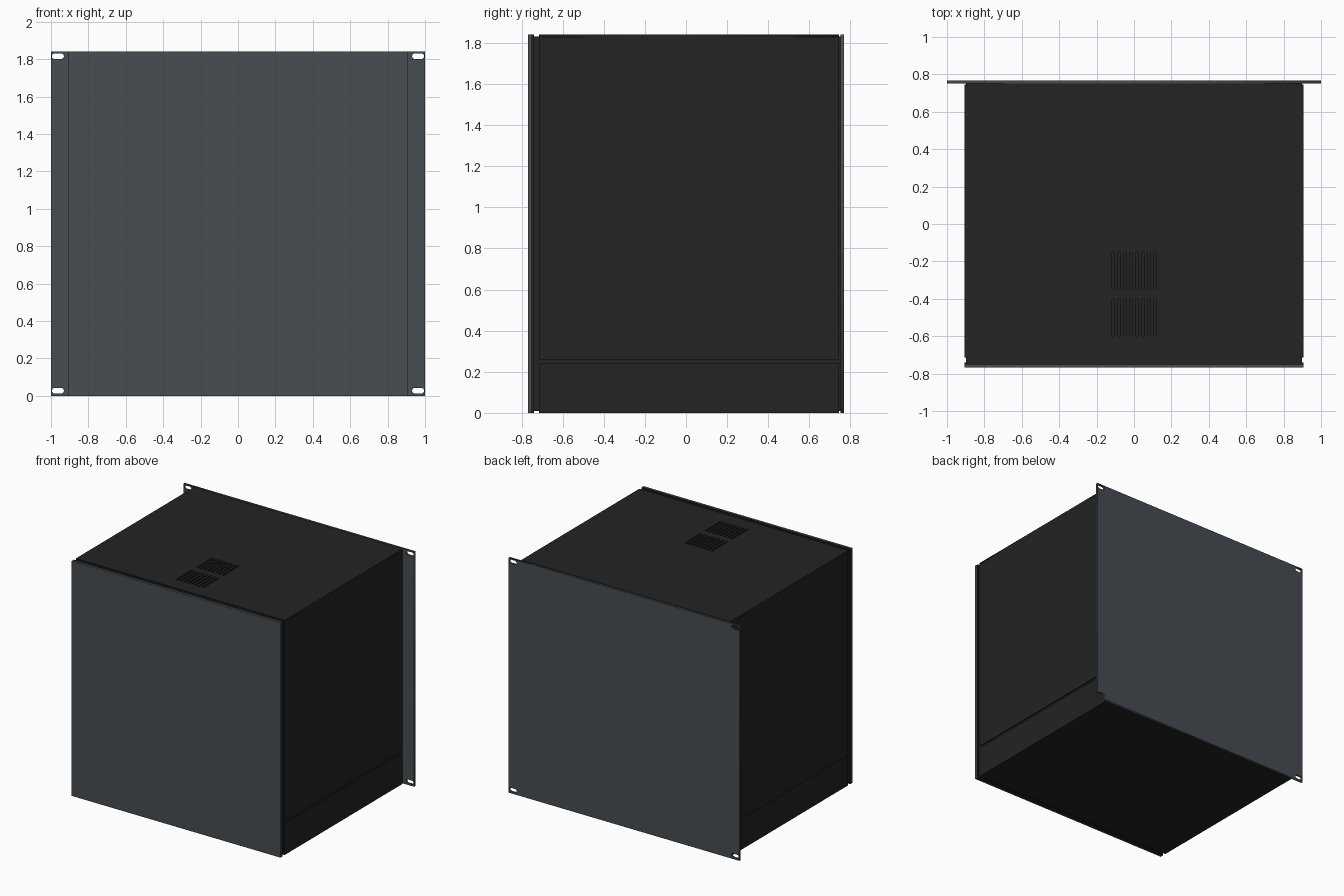
import bpy, bmesh, math
from mathutils import Matrix, Vector

if "Cube" in bpy.data.objects:
    bpy.data.objects.remove(bpy.data.objects["Cube"])


def material(name, rgb):
    m = bpy.data.materials.new(name)
    m.diffuse_color = (*rgb, 1)
    m.use_nodes = True
    m.node_tree.nodes["Principled BSDF"].inputs["Base Color"].default_value = m.diffuse_color
    return m


GREY = material("slate grey", (0.062, 0.074, 0.084))
BLACK = material("matt black", (0.017, 0.017, 0.017))


def boxes(name, mat, *ranges):
    """One object made of boxes given as (x0, x1, y0, y1, z0, z1)."""
    bm = bmesh.new()
    for x0, x1, y0, y1, z0, z1 in ranges:
        mid = Vector(((x0 + x1) / 2, (y0 + y1) / 2, (z0 + z1) / 2))
        size = Matrix.Diagonal((x1 - x0, y1 - y0, z1 - z0, 1))
        bmesh.ops.create_cube(bm, size=1, matrix=Matrix.Translation(mid) @ size)
    me = bpy.data.meshes.new(name)
    bm.to_mesh(me)
    bm.free()
    me.materials.append(mat)
    ob = bpy.data.objects.new(name, me)
    bpy.context.collection.objects.link(ob)
    return ob


def stadium(cx, cy, w, h, n=6):
    """Outline of a round-ended slot."""
    r, pts = min(w, h) / 2, []
    for sx, sy, a0 in ((1, 1, 0), (-1, 1, 90), (-1, -1, 180), (1, -1, 270)):
        for i in range(n + 1):
            a = math.radians(a0 + 90 * i / n)
            p = (cx + sx * (w / 2 - r) + r * math.cos(a), cy + sy * (h / 2 - r) + r * math.sin(a))
            if not pts or math.dist(p, pts[-1]) > 1e-5:
                pts.append(p)
    return pts[:-1] if math.dist(pts[0], pts[-1]) < 1e-5 else pts


def slotted_plate(name, mat, rect, slots, thick, matrix):
    """Flat plate with slot holes, built as a filled and extruded outline."""
    x0, x1, y0, y1 = rect
    cu = bpy.data.curves.new(name, 'CURVE')
    cu.dimensions, cu.fill_mode, cu.extrude = '2D', 'BOTH', thick / 2
    for pts in [[(x0, y0), (x1, y0), (x1, y1), (x0, y1)]] + slots:
        s = cu.splines.new('POLY')
        s.points.add(len(pts) - 1)
        for p, (x, y) in zip(s.points, pts):
            p.co = (x, y, 0, 1)
        s.use_cyclic_u = True
    tmp = bpy.data.objects.new(name + "_outline", cu)
    bpy.context.collection.objects.link(tmp)
    me = bpy.data.meshes.new_from_object(tmp.evaluated_get(bpy.context.evaluated_depsgraph_get()))
    bpy.data.objects.remove(tmp)
    me.transform(matrix)
    me.materials.clear()
    me.materials.append(mat)
    ob = bpy.data.objects.new(name, me)
    bpy.context.collection.objects.link(ob)


W, H, T = 0.905, 1.84, 0.012     # case half width, height, sheet thickness
Y0, Y1 = -0.715, 0.745           # case front and back

# Lid with two rows of vent slots
vents = [stadium((i - 3.5) * 0.032, y, 0.016, 0.2) for y in (-0.5, -0.25) for i in range(8)]
slotted_plate("vented_lid", BLACK, (-W, W, Y0, Y1), vents, T,
              Matrix.Translation((0, 0, H - T / 2)))

# Rack panel at the back, wider than the case, with mounting slots in its ears
mounts = [stadium(sx * 0.963, z, 0.064, 0.03) for sx in (-1, 1) for z in (0.028, H - 0.024)]
slotted_plate("rack_panel", GREY, (-1, 1, 0, H), mounts, 0.016,
              Matrix.Translation((0, 0.76, 0)) @ Matrix.Rotation(math.pi / 2, 4, 'X'))

# Cover sides, and the tray below them with a narrow seam between
boxes("cover_sides", BLACK, (-W, -W + T, Y0, Y1, 0.26, H - T), (W - T, W, Y0, Y1, 0.26, H - T))
boxes("base_tray", BLACK, (-W, W, Y0, Y1, 0, T),
      (-W, -W + T, Y0, Y1, T, 0.24), (W - T, W, Y0, Y1, T, 0.24))

# Inner frame seen through the seams
I = W - T
frame = [(s * I - 0.008, s * I + 0.002, Y0 + 0.002, Y1 - 0.002, 0.22, 0.28) for s in (-1, 1)]
for ya, yb in ((-0.742, Y0 + 0.02), (Y1 - 0.02, 0.754)):
    for s in (-1, 1):
        frame.append((s * I - 0.006, s * I + 0.004, ya, yb, T, H - T))
    for z in (T - 0.004, H - T - 0.006):
        frame.append((-I, I, ya, yb, z, z + 0.01))
boxes("inner_frame", BLACK, *frame)

# Front door with a black rim behind the grey face
boxes("front_door_rim", BLACK, (-W, W, -0.755, -0.74, 0, H))
boxes("front_door", GREY, (-W, W, -0.768, -0.755, 0, H))
